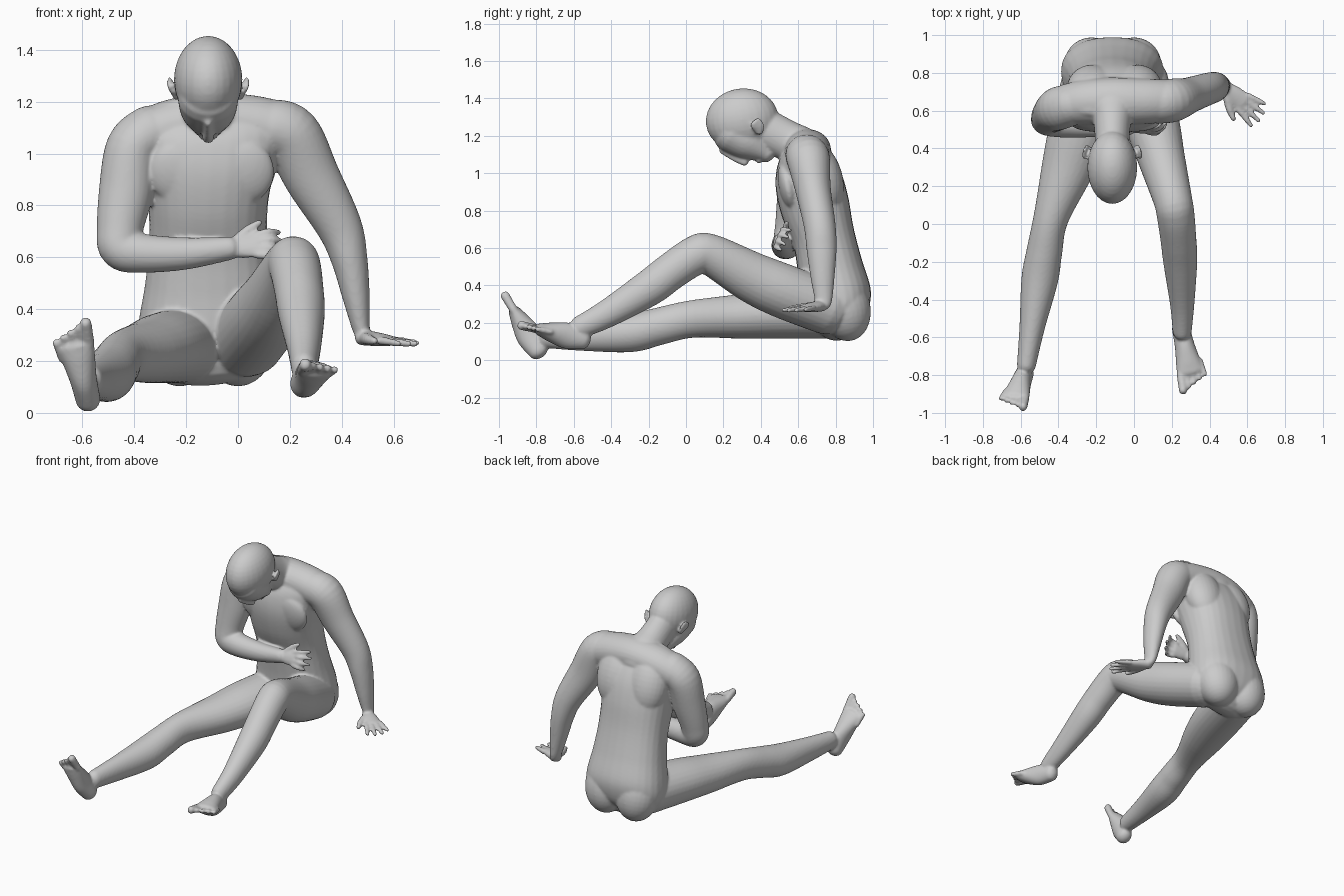
import bpy, bmesh, math
from mathutils import Vector, Matrix

bm = bmesh.new()
X, Y = Vector((1, 0, 0)), Vector((0, 1, 0))


def spline(rows, steps=6):
    """Catmull-Rom through rows of (x, y, z, half width, half depth)."""
    out = []
    for i in range(len(rows) - 1):
        p = [rows[max(i - 1, 0)], rows[i], rows[i + 1], rows[min(i + 2, len(rows) - 1)]]
        for s in range(steps):
            t = s / steps
            out.append([0.5 * (2 * b + (c - a) * t + (2 * a - 5 * b + 4 * c - d) * t * t
                               + (3 * b - a - 3 * c + d) * t ** 3) for a, b, c, d in zip(*p)])
    out.append(list(rows[-1]))
    return out


def limb(rows, hint=X, power=2.0, sides=28):
    """Rounded tube; half width lies along the hint axis."""
    pts = spline(rows)
    pos = [Vector(p[:3]) for p in pts]
    n = len(pts)
    secs = []
    for i, p in enumerate(pts):
        t = (pos[min(i + 1, n - 1)] - pos[max(i - 1, 0)]).normalized()
        secs.append((pos[i], t, p[3], p[4]))

    def dome(sec, sign):
        c, t, a, b = sec
        r = min(a, b) * 0.85
        return [(c + t * sign * r * math.sin(k), t, a * math.cos(k), b * math.cos(k))
                for k in (0.4, 0.8, 1.15, 1.42)]
    secs = dome(secs[0], -1)[::-1] + secs + dome(secs[-1], 1)
    rings = []
    for c, t, a, b in secs:
        u = (hint - t * hint.dot(t)).normalized()
        v = t.cross(u)
        ring = []
        for k in range(sides):
            w = 2 * math.pi * k / sides
            cx, sy = math.cos(w), math.sin(w)
            ring.append(bm.verts.new(c + u * a * math.copysign(abs(cx) ** (2 / power), cx)
                                     + v * b * math.copysign(abs(sy) ** (2 / power), sy)))
        rings.append(ring)
    for r, q in zip(rings, rings[1:]):
        for k in range(sides):
            j = (k + 1) % sides
            bm.faces.new((r[k], r[j], q[j], q[k]))
    bm.faces.new(rings[0][::-1])
    bm.faces.new(rings[-1])


def ball(center, radii, tilt=0.0):
    m = Matrix.Translation(center) @ Matrix.Rotation(tilt, 4, 'X') @ Matrix.Diagonal((*radii, 1))
    bmesh.ops.create_uvsphere(bm, u_segments=28, v_segments=18, radius=1, matrix=m)


def hand(wrist, f, s, curl=0.0, k=1.3):
    """f points along the fingers, s towards the thumb."""
    w, f = Vector(wrist), Vector(f).normalized()
    s = Vector(s)
    s = (s - f * s.dot(f)).normalized()
    n = f.cross(s)
    limb([(*(w + f * d * k), a * k, b * k) for d, a, b in
          ((-0.01, .028, .024), (.04, .038, .021), (.09, .042, .016))], s)
    for i, length in enumerate((.075, .095, .1, .09)):
        off = -0.033 + i * 0.022
        d = (f + s * off * 7).normalized()
        base = w + (f * 0.085 + s * off) * k
        mid = base + d * length * 0.5 * k
        tip = mid + (d * math.cos(curl) + n * math.sin(curl)) * length * 0.5 * k
        limb([(*base, .0135 * k, .0135 * k), (*mid, .012 * k, .012 * k),
              (*tip, .0095 * k, .0095 * k)], s, sides=12)
    thumb = [w + (f * a + s * b) * k for a, b in ((.02, .02), (.06, .055), (.1, .078))]
    limb([(*p, r * k, r * k) for p, r in zip(thumb, (.02, .016, .011))], n, sides=12)


def foot(heel, front, big_side):
    """Heel to ball of the foot, then five toes; big_side is the sign of x of the big toe."""
    h, b = Vector(heel), Vector(front)
    d = (b - h).normalized()
    s = (X - d * X.dot(d)).normalized()
    limb([(*h.lerp(b, t), a, c) for t, a, c in
          ((0, .048, .055), (.35, .052, .07), (.7, .065, .052), (.92, .073, .034))])
    for i in range(5):
        off = big_side * (0.052 - i * 0.029)
        r = 0.023 if i == 0 else 0.0145
        p = b + s * off - d * (0.02 + 0.012 * i)
        q = b + s * off * 1.12 + d * (0.075 - 0.016 * i)
        limb([(*p, r, r), (*q, r, r * 1.1)], sides=12)


# Torso, hunched forward
limb([(-.11, .80, .20, .22, .11), (-.115, .81, .27, .265, .165), (-.115, .80, .35, .268, .19),
      (-.115, .77, .5, .243, .175), (-.115, .735, .66, .228, .168), (-.115, .69, .82, .232, .185),
      (-.11, .655, .96, .255, .18), (-.105, .63, 1.07, .275, .145), (-.105, .615, 1.14, .26, .09),
      (-.105, .605, 1.18, .20, .05)], power=2.3)
for x in (-.225, .0):
    ball((x, .845, .285), (.145, .14, .185), 0.25)   # buttocks
    ball((x + .01, .545, .93), (.13, .05, .13), 0.2)   # chest muscles
    ball((x + .01, .72, .98), (.14, .115, .20), 0.3)   # shoulder blades

# Shoulder yoke and trapezius
limb([(-.36, .63, 1.06, .11, .105), (-.25, .645, 1.10, .12, .11), (-.105, .65, 1.125, .125, .11),
      (.05, .65, 1.115, .12, .11), (.16, .65, 1.09, .115, .11)], Y)

# Neck and head, looking down
limb([(-.11, .68, 1.09, .17, .11), (-.113, .62, 1.135, .135, .112), (-.115, .54, 1.175, .10, .108),
      (-.115, .42, 1.235, .09, .112)])
ball((-.115, .30, 1.285), (.132, .195, .168), 0.15)
limb([(-.115, .25, 1.22, .118, .115), (-.115, .34, 1.165, .105, .10), (-.115, .43, 1.105, .062, .05)])
limb([(-.115, .19, 1.125, .014, .02), (-.115, .26, 1.085, .016, .022), (-.115, .315, 1.06, .024, .022)])
limb([(-.14, .39, 1.07, .014, .018), (-.09, .39, 1.07, .014, .018)], Y)   # lips
for side in (-1, 1):
    x = -.115 + side * .122
    limb([(x, .395, 1.215, .012, .02), (x + side * .016, .385, 1.25, .012, .036),
          (x + side * .028, .365, 1.275, .01, .032)])   # ears

# Arm folded across the belly
limb([(-.33, .63, 1.08, .11, .11), (-.405, .61, 1.02, .115, .105), (-.432, .585, .85, .10, .105),
      (-.455, .56, .71, .085, .09), (-.448, .545, .635, .08, .085), (-.36, .53, .615, .073, .075),
      (-.2, .52, .615, .06, .062), (-.03, .51, .635, .042, .045)], Y)
hand((-.03, .515, .635), (.9, -.1, .1), (.1, .35, .9), curl=-0.9, k=1.2)

# Propping arm with flat hand
limb([(.12, .64, 1.1, .11, .11), (.205, .655, 1.07, .115, .115), (.285, .68, .91, .095, .108),
      (.39, .715, .72, .085, .088), (.43, .725, .59, .08, .07), (.455, .73, .45, .065, .053),
      (.474, .735, .33, .048, .035), (.485, .73, .295, .04, .028)], Y)
hand((.49, .715, .29), (.77, -.62, -.1), (-.62, -.77, 0))

# Outstretched leg
limb([(-.22, .76, .26, .16, .145), (-.29, .5, .25, .16, .135), (-.35, .3, .235, .14, .12),
      (-.44, .03, .22, .093, .10), (-.475, -.15, .18, .095, .10), (-.50, -.3, .145, .097, .102),
      (-.54, -.55, .13, .067, .08), (-.57, -.75, .125, .05, .06)])
foot((-.578, -.79, .05), (-.63, -.925, .275), 1)

# Bent leg
limb([(.03, .76, .28, .15, .145), (.10, .52, .37, .143, .145), (.145, .35, .445, .125, .135),
      (.205, .13, .565, .103, .11), (.22, .05, .56, .10, .105), (.235, -.08, .475, .095, .10),
      (.245, -.2, .385, .09, .097), (.255, -.42, .25, .065, .075), (.255, -.57, .175, .05, .06)])
foot((.248, -.55, .112), (.302, -.80, .168), -1)

# Fuse every part into one smooth skin
bmesh.ops.recalc_face_normals(bm, faces=bm.faces)
mesh = bpy.data.meshes.new("seated_figure")
bm.to_mesh(mesh)
bm.free()
body = bpy.data.objects.new("seated_figure", mesh)
bpy.context.collection.objects.link(body)
skin = body.modifiers.new("fuse", 'REMESH')
skin.mode = 'VOXEL'
skin.voxel_size = 0.0083
skin.use_smooth_shade = True
soft = body.modifiers.new("soften", 'SMOOTH')
soft.factor = 0.5
soft.iterations = 5
